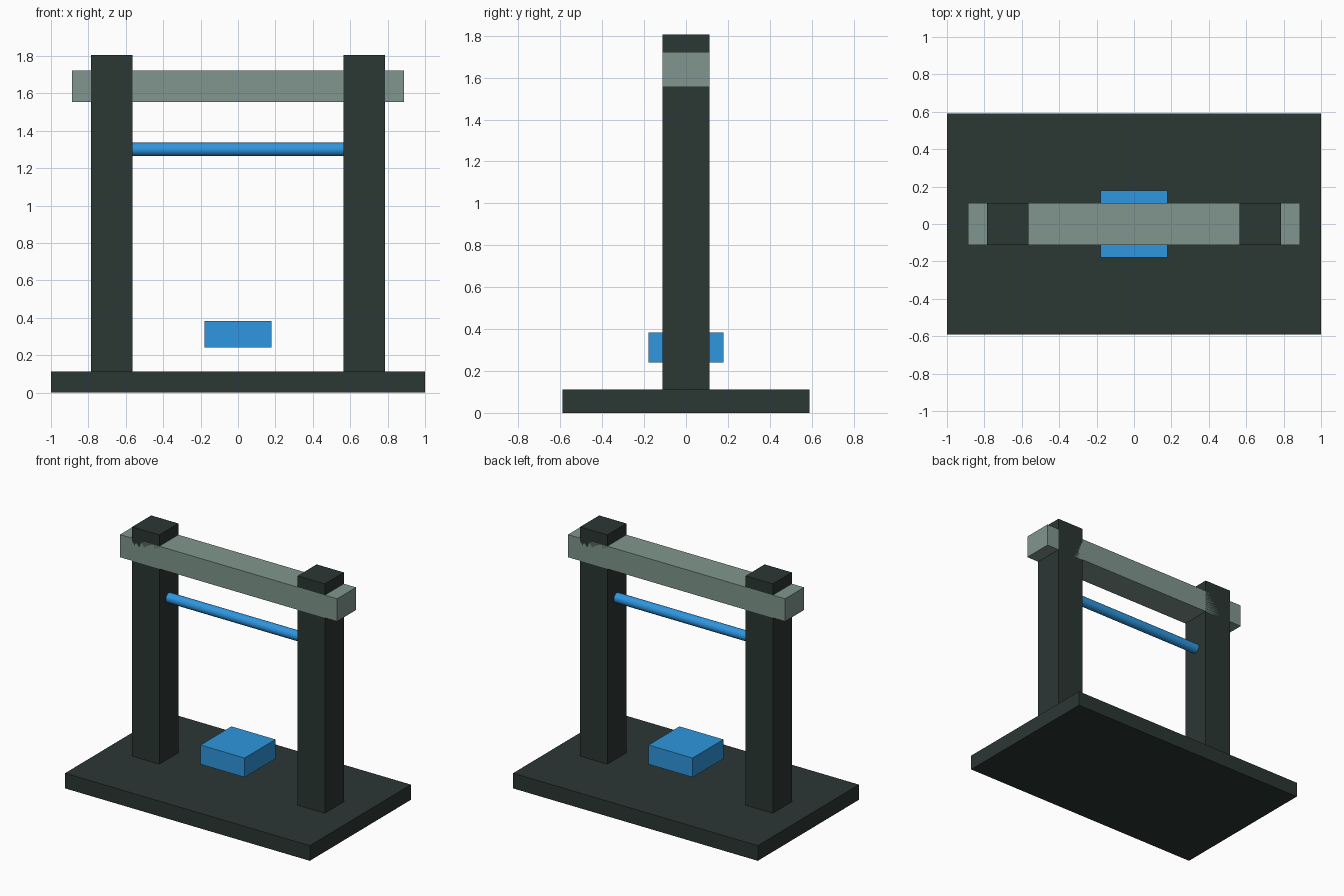
import bpy
import math

if "Cube" in bpy.data.objects:
    bpy.data.objects.remove(bpy.data.objects["Cube"])


def material(name, rgb):
    m = bpy.data.materials.new(name)
    m.diffuse_color = (*rgb, 1.0)
    m.use_nodes = True
    m.node_tree.nodes["Principled BSDF"].inputs["Base Color"].default_value = m.diffuse_color
    return m


DARK = material("dark_frame", (0.024, 0.038, 0.034))
SAGE = material("sage_beam", (0.216, 0.305, 0.266))
BLUE = material("bright_blue", (0.028, 0.305, 0.74))


def box(name, size, centre, mat):
    bpy.ops.mesh.primitive_cube_add(size=1, location=centre)
    ob = bpy.context.object
    ob.name = name
    ob.scale = size
    bpy.ops.object.transform_apply(location=False, rotation=False, scale=True)
    ob.data.materials.append(mat)
    return ob


# Base plate
box("base_plate", (2.0, 1.18, 0.112), (0, 0, 0.056), DARK)

# Upright posts, standing on the plate
for side, label in ((-1, "left"), (1, "right")):
    box(f"{label}_post", (0.222, 0.222, 1.694), (side * 0.676, 0, 0.958), DARK)

# Crossbeam running through both posts
box("crossbeam", (1.774, 0.222, 0.167), (0, 0, 1.638), SAGE)

# Floating block
box("hovering_block", (0.36, 0.36, 0.142), (0, 0, 0.312), BLUE)

# Round rod spanning the posts
bpy.ops.mesh.primitive_cylinder_add(vertices=32, radius=0.036, depth=1.13,
                                    location=(0, 0, 1.3),
                                    rotation=(0, math.pi / 2, 0))
rod = bpy.context.object
rod.name = "cross_rod"
rod.data.materials.append(BLUE)
bpy.ops.object.shade_smooth_by_angle(angle=math.radians(35))
